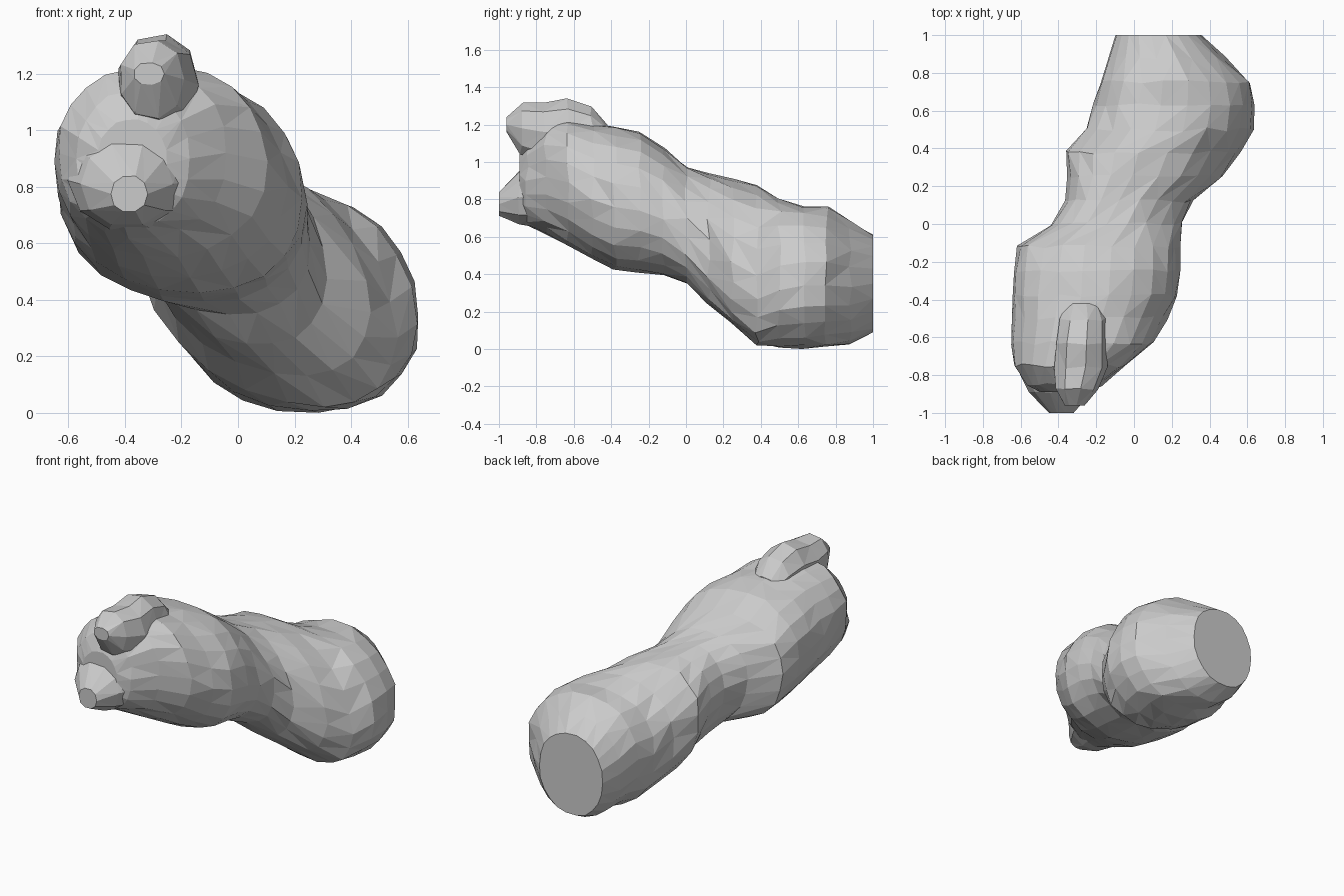
import bpy, bmesh, math, random

if "Cube" in bpy.data.objects:
    bpy.data.objects.remove(bpy.data.objects["Cube"])

random.seed(4)


def power(v, e):
    return math.copysign(abs(v) ** e, v)


def loft(name, rings, sides, rough):
    """Faceted skin through leaning ovals: (y, x min, x max, z min, z max, lean)."""
    bm = bmesh.new()
    loops = []
    for i, (y, x0, x1, z0, z1, lean) in enumerate(rings):
        cx, cz = (x0 + x1) / 2, (z0 + z1) / 2
        rx, rz = (x1 - x0) / 2, (z1 - z0) / 2
        end = i in (0, len(rings) - 1)
        loop = []
        for k in range(sides):
            a = 2 * math.pi * k / sides
            r = 1 + random.uniform(-rough, rough)
            dy = 0 if end else random.uniform(-rough, rough) * 0.6
            loop.append(bm.verts.new((cx + rx * r * power(math.cos(a), 0.92), y + dy,
                                      cz + rz * r * power(math.sin(a + lean), 0.92))))
        loops.append(loop)
    for a, b in zip(loops, loops[1:]):
        for k in range(sides):
            n = (k + 1) % sides
            if random.random() < 0.5:
                bm.faces.new((a[k], a[n], b[n]))
                bm.faces.new((a[k], b[n], b[k]))
            else:
                bm.faces.new((a[k], a[n], b[k]))
                bm.faces.new((a[n], b[n], b[k]))
    bm.faces.new(loops[0])
    bm.faces.new(loops[-1])
    bmesh.ops.recalc_face_normals(bm, faces=bm.faces)
    me = bpy.data.meshes.new(name)
    bm.to_mesh(me)
    bm.free()
    ob = bpy.data.objects.new(name, me)
    bpy.context.collection.objects.link(ob)
    return ob


# Main lumpy body, from the flat cut end to the blunt front
body = loft("lumpy_body", [
    (1.00, -0.10, 0.36, 0.09, 0.61, 0.0),
    (0.88, -0.14, 0.48, 0.025, 0.68, -0.05),
    (0.75, -0.18, 0.62, 0.01, 0.76, -0.1),
    (0.63, -0.22, 0.645, 0.00, 0.77, -0.1),
    (0.50, -0.26, 0.63, 0.01, 0.80, -0.2),
    (0.38, -0.36, 0.56, 0.02, 0.88, -0.4),
    (0.25, -0.35, 0.47, 0.13, 0.91, -0.4),
    (0.12, -0.36, 0.31, 0.24, 0.94, -0.3),
    (0.00, -0.44, 0.26, 0.35, 0.98, -0.2),
    (-0.12, -0.62, 0.24, 0.39, 1.08, -0.1),
    (-0.25, -0.64, 0.24, 0.41, 1.16, -0.1),
    (-0.38, -0.645, 0.23, 0.42, 1.19, -0.1),
    (-0.50, -0.645, 0.17, 0.48, 1.21, -0.1),
    (-0.63, -0.65, 0.10, 0.55, 1.23, 0.0),
    (-0.75, -0.635, -0.04, 0.62, 1.22, 0.0),
    (-0.85, -0.57, -0.17, 0.66, 1.14, 0.0),
    (-0.89, -0.50, -0.25, 0.72, 1.04, 0.0),
], 22, 0.018)

# Knob on top of the front end
upper = loft("upper_knob", [
    (-0.42, -0.36, -0.18, 1.05, 1.20, 0.0),
    (-0.50, -0.40, -0.14, 1.00, 1.30, 0.0),
    (-0.63, -0.42, -0.14, 1.00, 1.34, 0.0),
    (-0.76, -0.43, -0.14, 1.00, 1.32, 0.0),
    (-0.88, -0.42, -0.19, 1.04, 1.32, 0.0),
    (-0.96, -0.37, -0.26, 1.16, 1.24, 0.0),
], 9, 0.02)

# Knob low on the front end
lower = loft("lower_knob", [
    (-0.70, -0.60, -0.12, 0.63, 1.02, 0.0),
    (-0.80, -0.60, -0.16, 0.645, 1.00, 0.0),
    (-0.89, -0.555, -0.23, 0.66, 0.96, 0.0),
    (-1.00, -0.45, -0.32, 0.71, 0.84, 0.0),
], 10, 0.015)

# Fuse both knobs into the body
for knob in (upper, lower):
    mod = body.modifiers.new("fuse", 'BOOLEAN')
    mod.operation = 'UNION'
    mod.solver = 'EXACT'
    mod.object = knob
bpy.context.view_layer.update()
fused = bpy.data.meshes.new_from_object(body.evaluated_get(bpy.context.evaluated_depsgraph_get()))
body.modifiers.clear()
body.data = fused
for knob in (upper, lower):
    bpy.data.objects.remove(knob)
